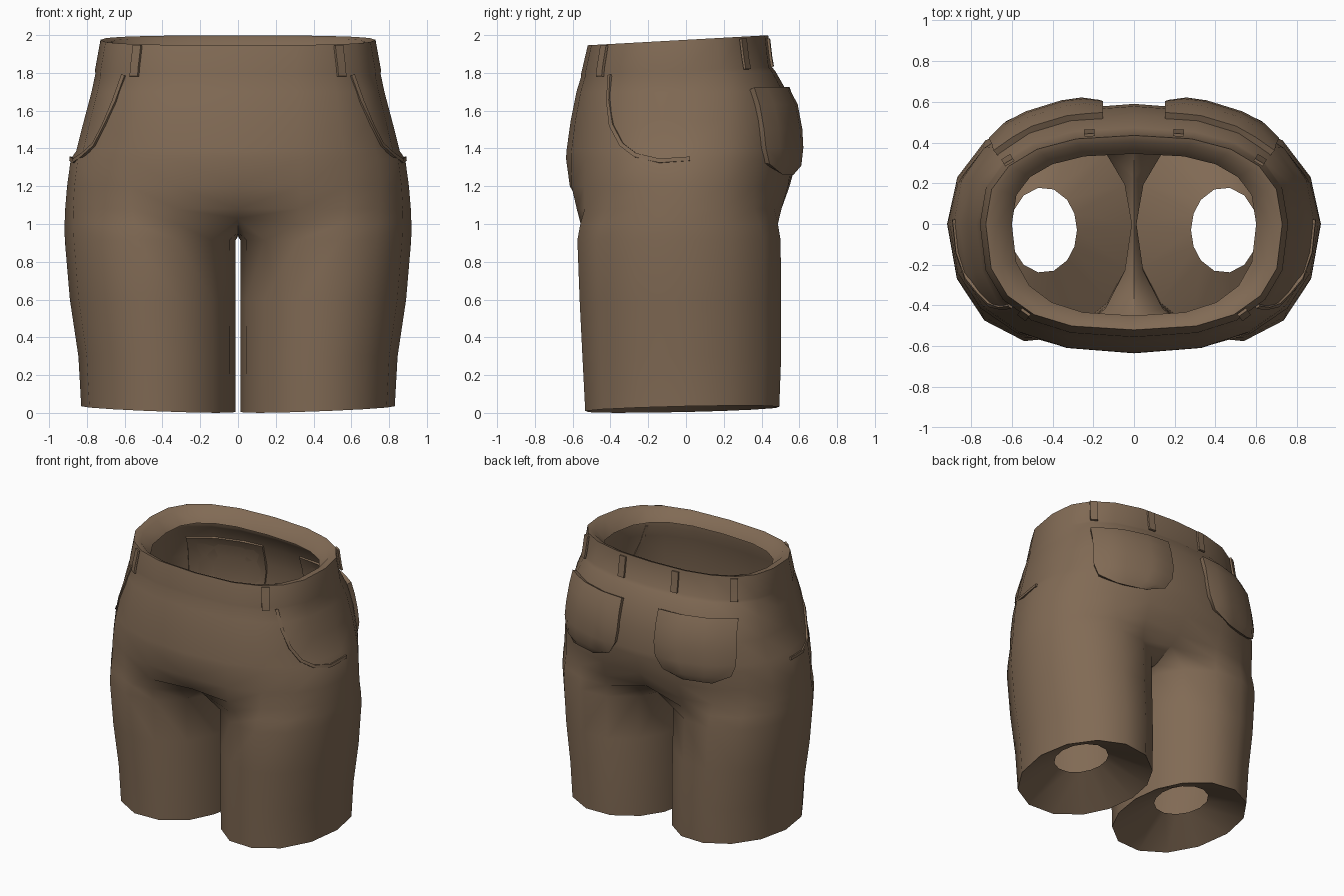
import bpy, bmesh, math
from mathutils import Vector
from mathutils.bvhtree import BVHTree

if "Cube" in bpy.data.objects:
    bpy.data.objects.remove(bpy.data.objects["Cube"])

N, M = 10, 4          # outer columns per half, inner-thigh segments

cloth = bpy.data.materials.new("brown cloth")
cloth.diffuse_color = (0.22, 0.145, 0.09, 1)
cloth.use_nodes = True
cloth.node_tree.nodes["Principled BSDF"].inputs["Base Color"].default_value = cloth.diffuse_color


def spow(v, p):
    return math.copysign(abs(v) ** p, v)


def oval(cx, a, f, b, ang, pf, pb):
    """Point on an oval whose front and back differ in depth and squareness."""
    c = math.cos(ang)
    p = pf if c > 0 else pb
    return Vector((cx + a * spow(math.sin(ang), p), -spow(c, p) * (f if c > 0 else b), 0))


def leg_angle(j):
    return math.radians(-45 + 270 * j / N if j <= N else 225 + 90 * (j - N) / M)


def finish(name, verts, faces, thickness=0, angle=45):
    """Make a half, thicken it inward, mirror it and smooth it."""
    me = bpy.data.meshes.new(name)
    me.from_pydata([tuple(v) for v in verts], [], faces)
    me.materials.append(cloth)
    ob = bpy.data.objects.new(name, me)
    bpy.context.collection.objects.link(ob)
    if thickness:
        so = ob.modifiers.new("thickness", 'SOLIDIFY')
        so.thickness, so.offset = thickness, -1
    mi = ob.modifiers.new("mirror", 'MIRROR')
    mi.use_clip = True
    mi.merge_threshold = 0.002
    bpy.ops.object.select_all(action='DESELECT')
    ob.select_set(True)
    bpy.context.view_layer.objects.active = ob
    bpy.ops.object.convert(target='MESH')
    bpy.ops.object.shade_smooth_by_angle(angle=math.radians(angle))
    return ob


# Rings: height, half width, front, back, tilt, leg blend, front and back squareness
rings = [
    (1.885, .60, .45, .345, .020, 0, .74, .76),      # folded-in waist lip
    (1.965, .672, .495, .402, .025, 0, .74, .78),
    (1.975, .728, .52, .435, .025, 0, .74, .80),
    (1.815, .757, .555, .455, .015, 0, .76, .80),    # waistband lower edge
    (1.795, .755, .556, .472, .015, 0, .76, .80),
    (1.70, .79, .58, .535, 0, 0, .78, .80),
    (1.55, .83, .61, .578, 0, 0, .81, .82),
    (1.385, .872, .633, .59, 0, 0, .83, .85),
    (1.345, .885, .635, .588, 0, 0, .84, .86),
    (1.20, .905, .633, .565, 0, .10, .85, .90),
    (1.08, .915, .605, .53, 0, .35, .86, .92),
    (1.00, .918, .585, .51, 0, .80, .88, .95),       # crotch
    (.915, .917, .582, .507, 0, 1, .96, 1),
    (.60, .89, .57, .51, 0, 1, .97, 1),
    (.30, .845, .555, .51, 0, 1, .98, 1),
    (.02, .83, .54, .50, .01, 1, .98, 1),            # hem
]
crotch = [(0, .23, .955), (0, -.03, .935), (0, -.28, .955)]

verts, faces, rows = [], [], []
for z, w, f, b, tilt, s, sf, sb in rings:
    cx, a = (w + .012) / 2, (w - .012) / 2
    row = []
    for j in range(N + M if s == 1 else N + 1):
        p = oval(cx, a, f, b, leg_angle(j), .97, 1)
        if s < 1:
            p = oval(0, w, f, b, math.pi * j / N, sf, sb).lerp(p, s)
            if j in (0, N):
                p.x = 0
        if j in (4, 5) and 1.36 < z < 1.72:    # sunken front pocket area
            p.x -= .015
        p.z = z + tilt * p.y / .45
        if z < .1:
            p.z += .015 * (p.x - .42) / .4
        if s == .8 and j in (0, N):
            p.z += .03
        row.append(len(verts))
        verts.append(p)
    if s == .8:
        for c in crotch:
            row.append(len(verts))
            verts.append(Vector(c))
    rows.append(row)

# Turned-in lining ring inside each leg
row = []
for j in range(N + M):
    ang = leg_angle(j)
    row.append(len(verts))
    verts.append(Vector((.445 + .165 * math.sin(ang), -.03 - .21 * math.cos(ang), .17)))
rows.append(row)

for up, low in zip(rows, rows[1:]):
    n = min(len(up), len(low))
    for j in range(n if n == N + M else n - 1):
        k = (j + 1) % n
        faces.append((low[j], low[k], up[k], up[j]))

tree = BVHTree.FromPolygons(verts, faces)
finish("shorts_shell", verts, faces, angle=50)


def strip(name, path, width, lift, thickness):
    """Flat band laid along the shell through the given points."""
    hits = [tree.find_nearest(Vector(p))[:2] for p in path]
    vs = []
    for i, (loc, nor) in enumerate(hits):
        tan = hits[min(i + 1, len(hits) - 1)][0] - hits[max(i - 1, 0)][0]
        side = nor.cross(tan).normalized() * width / 2
        vs += [loc + nor * lift - side, loc + nor * lift + side]
    fs = [(2 * i, 2 * i + 2, 2 * i + 3, 2 * i + 1) for i in range(len(path) - 1)]
    finish(name, vs, fs, thickness)


# Belt loops
for name, x, y, z0, z1 in [("front_belt_loop", .53, -.43, 1.77, 1.945),
                           ("side_belt_loop", .63, .33, 1.82, 1.985),
                           ("back_belt_loop", .22, .46, 1.83, 1.985)]:
    strip(name, [(x, y, z0 + (z1 - z0) * t / 3) for t in range(4)], .052, .02, .014)

# Slanted front pocket edge
strip("front_pocket_edge",
      [(.61, -.41, 1.79), (.655, -.41, 1.65), (.70, -.39, 1.52), (.76, -.34, 1.42),
       (.81, -.26, 1.355), (.87, -.14, 1.335), (.89, .02, 1.35)], .022, .011, .016)

# Back patch pockets: height, inner x, outer x
outline = [(1.71, .15, .665), (1.62, .15, .68), (1.50, .15, .69), (1.40, .165, .695),
           (1.32, .22, .67), (1.265, .36, .56)]
C = 7
pv, pf = [], []
for r, (z, x0, x1) in enumerate(outline):
    for c in range(C):
        x = x0 + (x1 - x0) * c / (C - 1)
        loc, nor = tree.ray_cast(Vector((x, 3, z)), Vector((0, -1, 0)))[:2]
        rim = r in (0, len(outline) - 1) or c in (0, C - 1)
        pv.append(loc + nor * (.033 if rim else .052))
        if r and c:
            i = r * C + c
            pf.append((i - C - 1, i - 1, i, i - C))
if (pv[C] - pv[0]).cross(pv[C + 1] - pv[0]).y < 0:
    pf = [q[::-1] for q in pf]
finish("back_pocket", pv, pf, .045)
